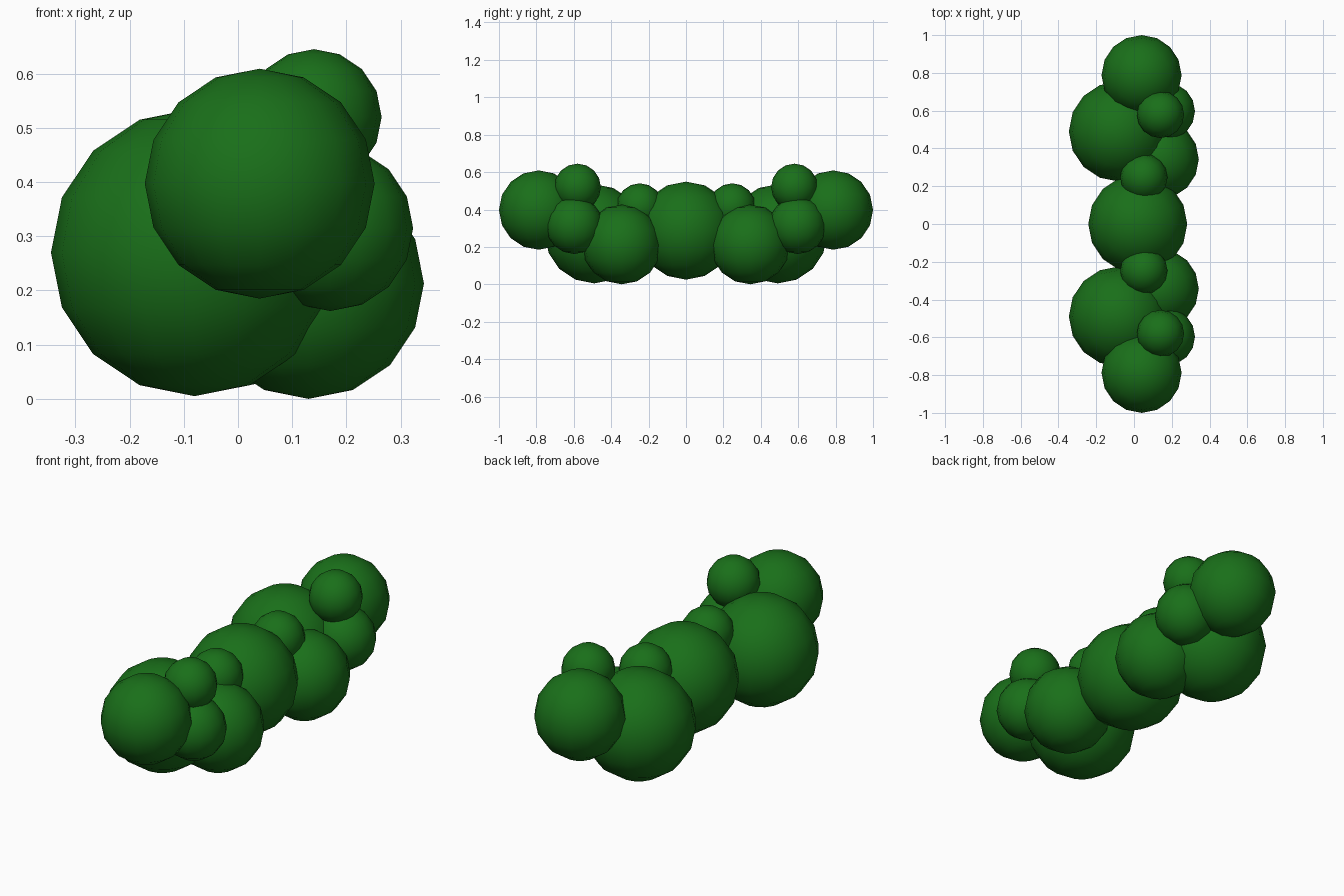
import bpy

if "Cube" in bpy.data.objects:
    bpy.data.objects.remove(bpy.data.objects["Cube"])

# one dark green foliage material
green = bpy.data.materials.new("foliage_green")
green.diffuse_color = (0.01, 0.16, 0.01, 1)
green.use_nodes = True
green.node_tree.nodes["Principled BSDF"].inputs["Base Color"].default_value = green.diffuse_color


def clump(name, x, y, z, r):
    """Smooth low-poly ball of foliage."""
    bpy.ops.mesh.primitive_uv_sphere_add(segments=16, ring_count=8, radius=r, location=(x, y, z))
    ob = bpy.context.object
    ob.name = name
    ob.data.materials.append(green)
    bpy.ops.object.shade_smooth()


# middle of the hedge
clump("middle_clump", 0.02, 0, 0.287, 0.262)

# clumps repeated on both ends: name, x, y, z, radius
PAIRS = [
    ("end_clump", 0.04, 0.788, 0.397, 0.212),
    ("large_clump", -0.08, 0.49, 0.27, 0.265),
    ("low_side_clump", 0.13, 0.343, 0.213, 0.213),
    ("side_clump", 0.17, 0.597, 0.315, 0.153),
    ("top_clump", 0.14, 0.58, 0.52, 0.125),
    ("inner_top_clump", 0.052, 0.247, 0.415, 0.125),
]
for name, x, y, z, r in PAIRS:
    for side, label in ((-1, "front"), (1, "back")):
        clump(f"{label}_{name}", x, side * y, z, r)
